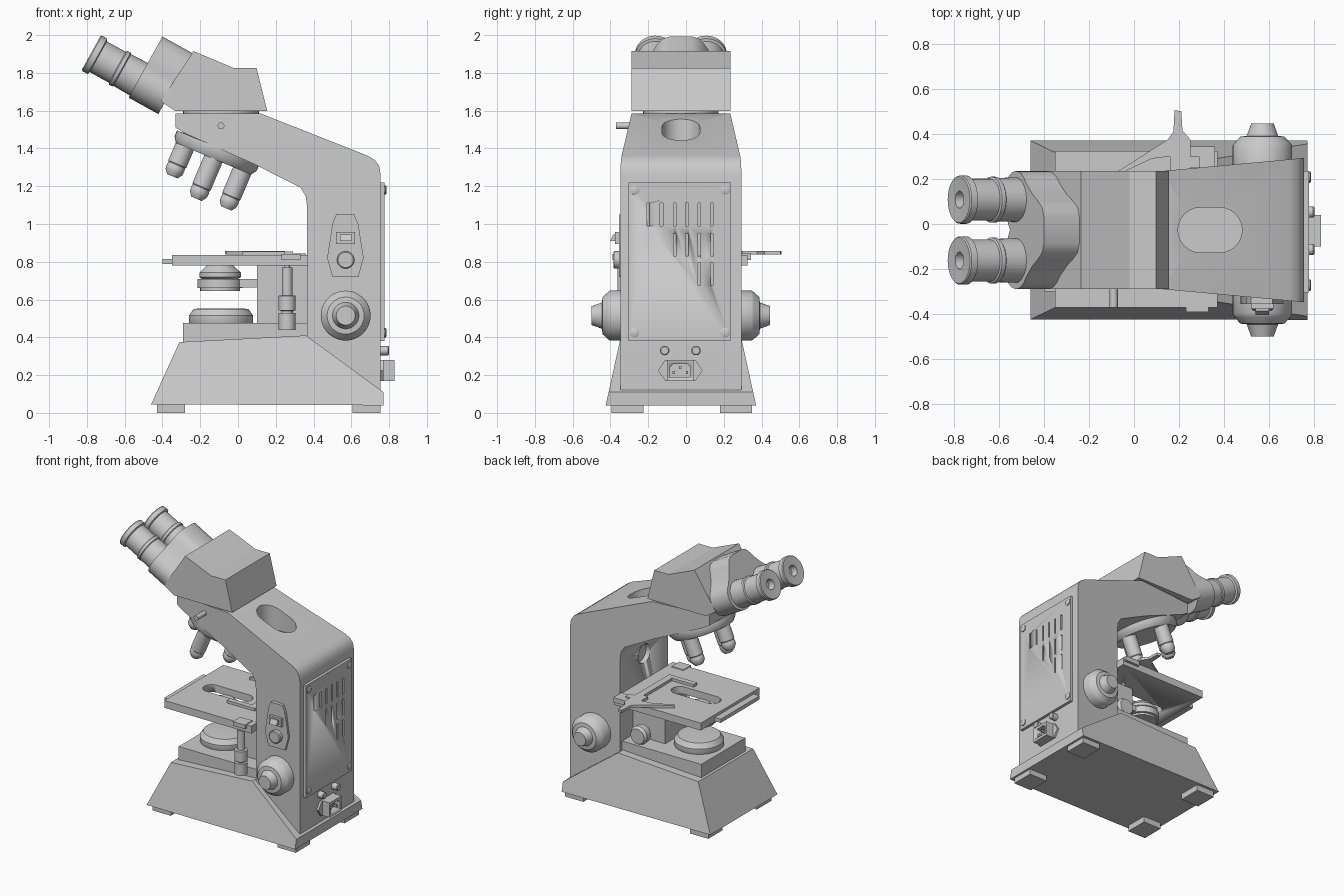
import bpy, bmesh, math
from mathutils import Vector, Matrix

YC = -0.027  # symmetry plane of the microscope


def build(name, verts, faces, angle=35):
    bm = bmesh.new()
    vs = [bm.verts.new(v) for v in verts]
    for f in faces:
        bm.faces.new([vs[i] for i in f])
    bmesh.ops.remove_doubles(bm, verts=bm.verts, dist=1e-5)
    bmesh.ops.recalc_face_normals(bm, faces=bm.faces)
    me = bpy.data.meshes.new(name)
    bm.to_mesh(me)
    bm.free()
    ob = bpy.data.objects.new(name, me)
    bpy.context.collection.objects.link(ob)
    bpy.ops.object.select_all(action='DESELECT')
    ob.select_set(True)
    bpy.context.view_layer.objects.active = ob
    bpy.ops.object.shade_smooth_by_angle(angle=math.radians(angle))
    return ob


def loft(name, lo, hi, angle=35):
    n = len(lo)
    faces = [tuple(range(n)), tuple(range(n, 2 * n))]
    faces += [(i, (i + 1) % n, n + (i + 1) % n, n + i) for i in range(n)]
    return build(name, list(lo) + list(hi), faces, angle)


def ext(name, pts, a, b, axis, angle=35):
    put = {'x': lambda p, d: (d, p[0], p[1]), 'y': lambda p, d: (p[0], d, p[1]),
           'z': lambda p, d: (p[0], p[1], d)}[axis]
    return loft(name, [put(p, a) for p in pts], [put(p, b) for p in pts], angle)


def box(name, x0, x1, y0, y1, z0, z1):
    return ext(name, [(x0, y0), (x1, y0), (x1, y1), (x0, y1)], z0, z1, 'z')


def lathe(name, prof, origin, direction, n=40):
    # prof: (radius, distance along direction); ends are closed on the axis
    prof = [(0, prof[0][1])] + prof + [(0, prof[-1][1])]
    m = Matrix.Translation(origin) @ Vector(direction).to_track_quat('Z', 'Y').to_matrix().to_4x4()
    verts = [m @ Vector((r * math.cos(2 * math.pi * i / n), r * math.sin(2 * math.pi * i / n), t))
             for r, t in prof for i in range(n)]
    faces = [(j * n + i, j * n + (i + 1) % n, (j + 1) * n + (i + 1) % n, (j + 1) * n + i)
             for j in range(len(prof) - 1) for i in range(n)]
    return build(name, verts, faces)


def stadium(x0, x1, yc, r, n=12):
    a = [math.pi * (i / n - 0.5) for i in range(n + 1)]
    return ([(x1 - r + r * math.cos(t), yc + r * math.sin(t)) for t in a] +
            [(x0 + r - r * math.cos(t), yc - r * math.sin(t)) for t in a])


def cut(ob, cutter):
    mod = ob.modifiers.new('cut', 'BOOLEAN')
    mod.operation, mod.solver, mod.object = 'DIFFERENCE', 'EXACT', cutter
    bpy.context.view_layer.objects.active = ob
    bpy.ops.object.modifier_apply(modifier=mod.name)
    bpy.data.objects.remove(cutter)


# Base with sloping sides, and feet
prof = [(-0.46, 0.045), (0.77, 0.04), (0.77, 0.11), (0.36, 0.41), (-0.31, 0.375)]
hw = lambda z: 0.397 - (z - 0.045) * 0.22
loft('base', [(x, YC - hw(z), z) for x, z in prof], [(x, YC + hw(z), z) for x, z in prof])
for x0 in (-0.43, 0.605):
    for y0 in (-0.395, 0.18):
        box('foot', x0, x0 + 0.15, y0, y0 + 0.17, 0, 0.05)

# Column and arm, tapering towards the front, with a grip pocket
prof = [(0.365, 0.08), (0.365, 1.10), (0.358, 1.15), (0.33, 1.193), (0.09, 1.315), (-0.27, 1.475),
        (-0.33, 1.51), (-0.33, 1.585), (0.12, 1.585), (0.69, 1.36), (0.725, 1.338), (0.748, 1.305),
        (0.755, 1.26), (0.755, 0.08)]
aw = lambda x: 0.32 - (0.755 - x) * 0.092
arm = loft('arm', [(x, YC - aw(x), z) for x, z in prof], [(x, YC + aw(x), z) for x, z in prof], 30)
cut(arm, ext('cutter', stadium(0.195, 0.48, YC, 0.1), 1.36, 1.8, 'z'))
cut(arm, lathe('cutter', [(0.07, 0), (0.07, 0.1)], (0.3, YC, 1.03), (1, 0, 0)))
lathe('arm_screw', [(0.018, 0), (0.018, 0.2)], (-0.09, -0.17, 1.52), (0, -1, 0), 16)

# Head, its swivel disc and binocular housing
lathe('swivel_disc', [(0.2, 0), (0.2, 0.03)], (-0.09, YC, 1.575), (0, 0, 1))
ext('head', [(0.155, 1.597), (0.098, 1.825), (-0.02, 1.825), (-0.235, 1.915), (-0.41, 1.65),
             (-0.33, 1.597)], YC - 0.262, YC + 0.262, 'y', 10)
axis = Vector((-0.875, 0, 0.484))
up = Vector((0.484, 0, 0.875))
face = Vector((-0.4875, YC, 1.835))
half = [(0.06, 0.18), (0.1, 0.165), (0.13, 0.125), (0.16, 0.075)]
for d in range(55, -125, -15):
    t = math.radians(d)
    half.append((0.135 + 0.127 * math.cos(t), -0.075 + 0.115 * math.sin(t)))
sec = half + [(0, -0.13)] + [(-y, v) for y, v in reversed(half)]
place = lambda w: [face + Vector((0, y, 0)) + up * v + axis * w for y, v in sec]
loft('binocular_housing', place(0), place(-0.18))

# Eyepieces
for s in (-1, 1):
    lathe('eyepiece', [(0.1, -0.05), (0.096, 0.1), (0.102, 0.105), (0.102, 0.125), (0.093, 0.13),
                       (0.093, 0.245), (0.107, 0.25), (0.107, 0.282), (0.102, 0.288), (0.038, 0.285),
                       (0.034, 0.24)], face + up * -0.078 + Vector((0, s * 0.135, 0)), axis)

# Revolving nosepiece with four objectives
down = Vector((-0.39, 0, -0.92)).normalized()
side = Vector((0.92, 0, -0.39)).normalized()
nose = Vector((-0.105, YC, 1.405))
lathe('nosepiece', [(0.2, -0.05), (0.2, 0), (0.236, 0.002), (0.236, 0.035), (0.215, 0.065)], nose, down, 48)
for k, ln in enumerate((0.22, 0.2, 0.175, 0.235)):
    a = k * math.pi / 2
    o = nose + side * 0.165 * math.cos(a) + Vector((0, 0.165 * math.sin(a), 0)) + down * 0.06
    lathe('objective', [(0.052, 0), (0.052, ln - 0.07), (0.048, ln - 0.065), (0.048, ln - 0.055),
                        (0.05, ln - 0.05), (0.048, ln - 0.025), (0.03, ln)], o, down, 28)

# Stage with slot, front lip and slide holder
stage = box('stage', -0.35, 0.37, -0.37, 0.325, 0.78, 0.835)
cut(stage, ext('cutter', stadium(-0.26, 0.13, YC, 0.06), 0.7, 0.9, 'z'))
box('stage_lip', -0.4, -0.34, -0.3, 0.16, 0.787, 0.815)
ext('slide_clip', [(-0.07, 0.235), (-0.06, 0.225), (0.08, 0.29), (0.16, 0.3), (0.16, 0.22), (0.25, 0.22),
                   (0.25, 0.375), (0.215, 0.415), (0.21, 0.5), (0.18, 0.505), (0.175, 0.41), (0.15, 0.375)],
    0.838, 0.858, 'z')
ext('slide_holder', [(0.29, 0.3), (0.2, 0.3), (0.2, -0.12), (0.02, -0.12), (0.02, -0.16), (0.25, -0.16),
                     (0.25, 0.25), (0.29, 0.25)], 0.83, 0.855, 'z')
box('holder_rail', 0.24, 0.36, 0.25, 0.345, 0.81, 0.845)
box('stage_drive_bracket', 0.23, 0.33, -0.39, -0.3, 0.81, 0.84)
lathe('stage_drive_knobs', [(0.045, 0), (0.045, 0.088), (0.03, 0.09), (0.03, 0.1), (0.045, 0.102),
                            (0.045, 0.18), (0.028, 0.182), (0.028, 0.33), (0.015, 0.33), (0.015, 0.38)],
      (0.26, -0.335, 0.44), (0, 0, 1), 24)

# Stage carrier block with condenser knob
box('carrier_block', 0.1, 0.38, YC - 0.13, YC + 0.13, 0.46, 0.785)
lathe('condenser_knob', [(0.025, 0), (0.025, 0.06), (0.065, 0.06), (0.068, 0.11), (0.055, 0.13)],
      (0.25, 0.09, 0.535), (0, 1, 0), 28)

# Condenser and its bracket
lathe('condenser', [(0.105, 0.645), (0.105, 0.66), (0.12, 0.662), (0.12, 0.708), (0.085, 0.71),
                    (0.085, 0.70), (0.11, 0.72), (0.11, 0.742), (0.065, 0.785)], (-0.095, YC, 0), (0, 0, 1))
box('condenser_bracket', -0.05, 0.12, YC - 0.06, YC + 0.06, 0.665, 0.71)

# Illuminator plinth and lens
box('lamp_plinth', -0.29, 0.38, YC - 0.26, YC + 0.26, 0.36, 0.475)
lathe('lamp_lens', [(0.165, 0.47), (0.17, 0.48), (0.17, 0.515), (0.145, 0.55), (0.12, 0.552)],
      (-0.09, YC, 0), (0, 0, 1), 48)

# Focus knobs on both sides
for s in (-1, 1):
    lathe('focus_knob', [(0.132, 0.28), (0.132, 0.375), (0.125, 0.385), (0.098, 0.415), (0.07, 0.418),
                         (0.067, 0.425), (0.05, 0.4725)], (0.57, YC, 0.515), (0, s, 0), 48)

# Switch plate, rocker switch and brightness dial
ext('switch_plate', [(0.52, 1.05), (0.615, 1.05), (0.637, 1.0), (0.665, 0.82), (0.637, 0.72),
                     (0.5, 0.72), (0.472, 0.82), (0.5, 1.0)], -0.355, -0.3, 'y')
box('switch_frame', 0.52, 0.62, -0.375, -0.33, 0.895, 0.957)
ext('rocker', [(-0.403, 0.91), (-0.385, 0.945), (-0.36, 0.945), (-0.36, 0.91)], 0.54, 0.6, 'x')
lathe('dial', [(0.046, 0), (0.046, 0.05), (0.04, 0.055)], (0.57, -0.33, 0.81), (0, -1, 0), 28)

# Back cover with vent slits and screws
cover = box('back_cover', 0.745, 0.776, -0.305, 0.235, 0.38, 1.22)
for zc, ys in ((1.05, (-0.2, -0.13, -0.06, 0.005, 0.07, 0.137)), (0.89, (-0.06, 0.005, 0.07, 0.137)),
               (0.735, (0.07, 0.137))):
    for y in ys:
        cut(cover, box('cutter', 0.762, 0.8, y - 0.007, y + 0.007, zc - 0.06, zc + 0.06))
for y in (-0.272, 0.208):
    for z in (0.425, 1.18):
        lathe('cover_screw', [(0.025, 0), (0.025, 0.012), (0.018, 0.016)], (0.77, y, z), (1, 0, 0), 20)

# Fuse caps and power inlet with three pins
for y in (-0.113, 0.053):
    lathe('fuse_cap', [(0.025, 0), (0.025, 0.045), (0.02, 0.05)], (0.75, y, 0.33), (1, 0, 0), 20)
ext('inlet_flange', [(-0.148, 0.225), (-0.11, 0.17), (0.05, 0.17), (0.088, 0.225), (0.05, 0.28),
                     (-0.11, 0.28)], 0.74, 0.77, 'x')
inlet = box('power_inlet', 0.75, 0.829, -0.1, 0.04, 0.17, 0.28)
cut(inlet, ext('cutter', [(-0.085, 0.19), (0.025, 0.19), (0.025, 0.24), (0.005, 0.26), (-0.065, 0.26),
                          (-0.085, 0.24)], 0.775, 0.9, 'x'))
for y, z in ((-0.065, 0.215), (-0.03, 0.24), (0.005, 0.215)):
    box('inlet_pin', 0.77, 0.815, y - 0.006, y + 0.006, z - 0.008, z + 0.008)
